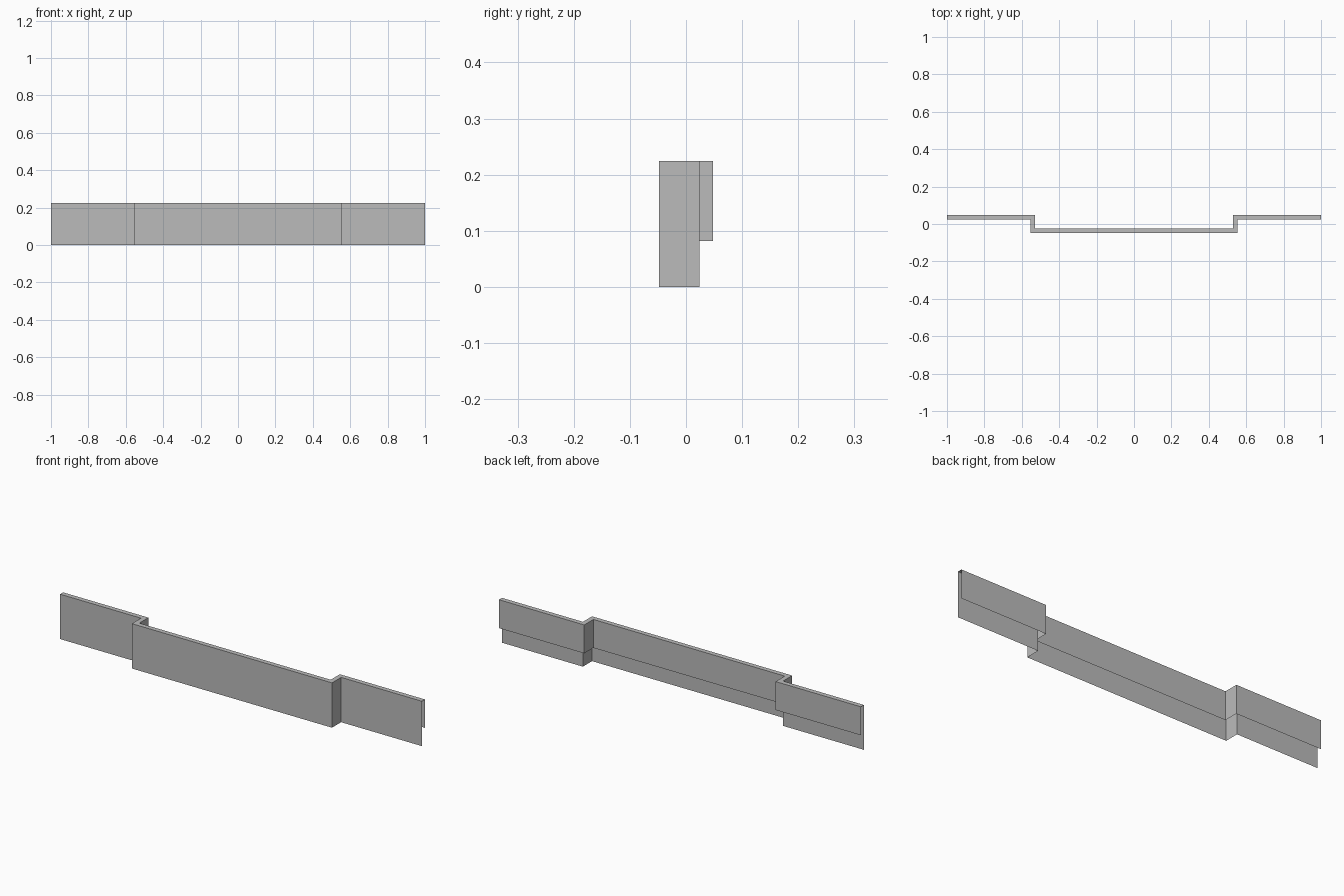
import bpy
import bmesh

cube = bpy.data.objects.get("Cube")
if cube:
    bpy.data.objects.remove(cube, do_unlink=True)

TOP = 0.224          # height of the folded top rim
BACK_BOTTOM = 0.082  # the back flange hangs down to here
GAP = 0.024          # distance between front sheet and back flange
STEP_X = 0.553       # where the panel jogs forward
FRONT_Y, WING_Y = -0.048, 0.024

grey = bpy.data.materials.new("plain grey")
grey.use_nodes = True
colour = (0.5, 0.5, 0.5, 1)
grey.diffuse_color = colour
grey.node_tree.nodes["Principled BSDF"].inputs["Base Color"].default_value = colour


def stepped_path(step_x, offset):
    """Plan line of the panel: wing, jog, raised middle, jog, wing."""
    half = [(1, WING_Y + offset), (step_x, WING_Y + offset),
            (step_x, FRONT_Y + offset)]
    return [(-x, y) for x, y in half] + half[::-1]


# Thin sheet folded over the top: front face, rim, shorter back flange
front_line = stepped_path(STEP_X, 0)
back_line = stepped_path(STEP_X - GAP, GAP)
fold = [(front_line, 0), (front_line, TOP), (back_line, TOP), (back_line, BACK_BOTTOM)]

bm = bmesh.new()
rows = [[bm.verts.new((x, y, z)) for x, y in line] for line, z in fold]
for low, high in zip(rows, rows[1:]):
    for i in range(len(low) - 1):
        bm.faces.new((low[i], low[i + 1], high[i + 1], high[i]))

mesh = bpy.data.meshes.new("folded_panel")
bm.to_mesh(mesh)
bm.free()
mesh.materials.append(grey)
panel = bpy.data.objects.new("folded_panel", mesh)
bpy.context.collection.objects.link(panel)
